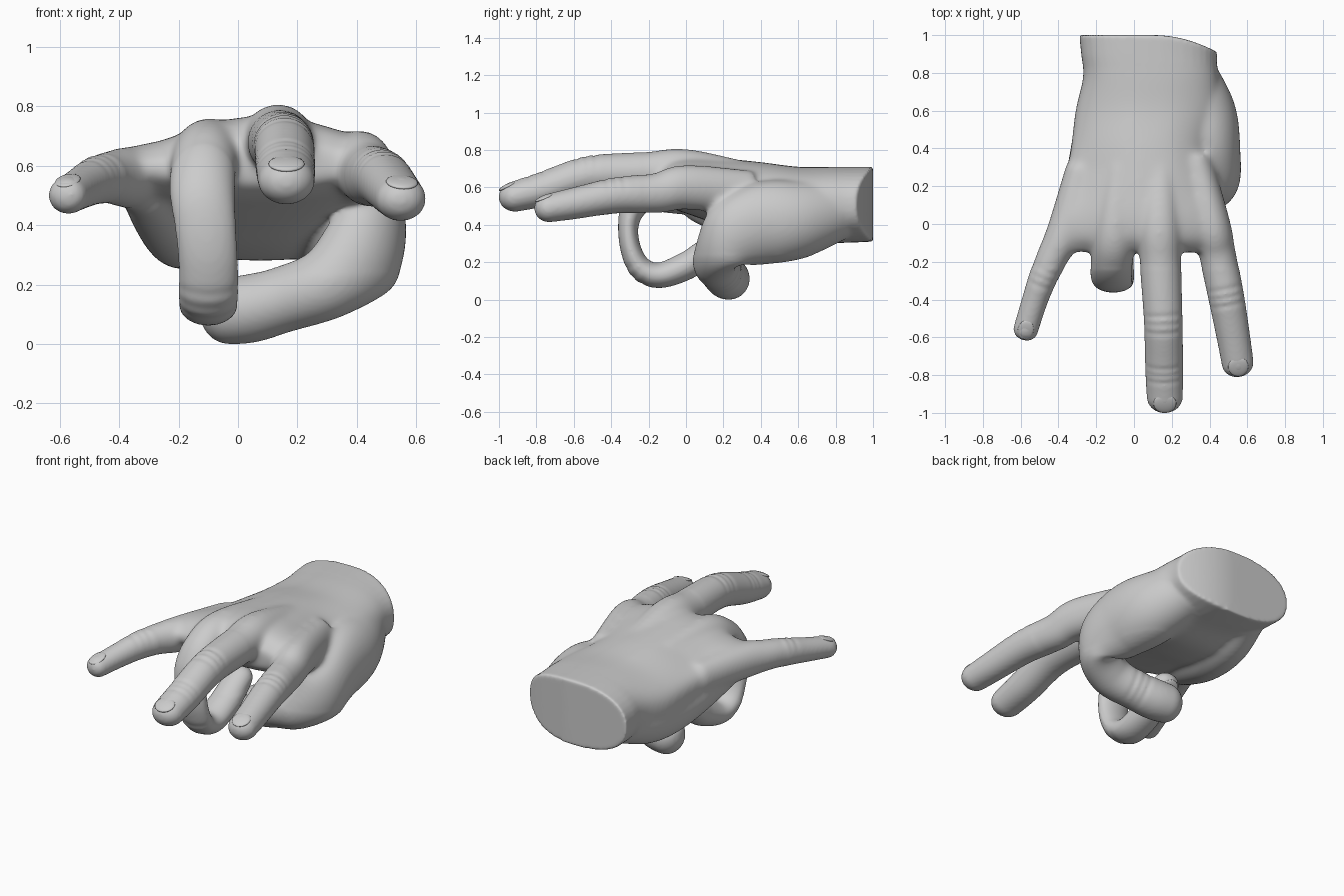
import bpy, bmesh, math
from mathutils import Vector, Matrix

if "Cube" in bpy.data.objects:
    bpy.data.objects.remove(bpy.data.objects["Cube"])

N = 40
body = bmesh.new()

def spline(pts, step=0.008):
    """Catmull-Rom through tuples of any length; also returns the sample index of each key."""
    P = [Vector(p) for p in pts]
    P = [P[0] * 2 - P[1]] + P + [P[-1] * 2 - P[-2]]
    out, keys = [], []
    for i in range(1, len(P) - 2):
        a, b, c, d = P[i - 1:i + 3]
        n = max(2, int((c - b).length / step))
        keys.append(len(out))
        for k in range(n):
            t = k / n
            out.append(0.5 * (2 * b + (c - a) * t + (2 * a - 5 * b + 4 * c - d) * t * t
                              + (3 * b - a - 3 * c + d) * t ** 3))
    keys.append(len(out))
    out.append(P[-2])
    return out, keys

def loft(rings):
    rows = [[body.verts.new(p) for p in r] for r in rings]
    for a, b in zip(rows, rows[1:]):
        for i in range(N):
            j = (i + 1) % N
            body.faces.new((a[i], a[j], b[j], b[i]))
    body.faces.new(rows[0])
    body.faces.new(rows[-1][::-1])

def tube(pts, side, joints=(), nail=None):
    """Digit: keys are x, y, z, half width, half height; rounded tip, dorsal creases at joints."""
    S, keys = spline(pts)
    C = [Vector(s[:3]) for s in S]
    L = [0.0]
    for a, b in zip(C, C[1:]):
        L.append(L[-1] + (b - a).length)
    rings, frames = [], []
    for i, s in enumerate(S):
        t = (C[min(i + 1, len(C) - 1)] - C[max(i - 1, 0)]).normalized()
        w = (Vector(side) - t * t.dot(Vector(side))).normalized()
        u = t.cross(w)
        R = 0.9 * S[-1][3]
        d = min(1, (L[-1] - L[i]) / R)
        k = max(0.04, (1 - (1 - d) ** 2) ** 0.5)
        crease = sum(math.exp(-((L[i] - L[keys[j]] - o) / 0.011) ** 2)
                     for j in joints for o in (-0.04, 0, 0.04))
        bulge = sum(math.exp(-((L[i] - L[keys[j]]) / 0.07) ** 2) for j in joints)
        ring = []
        for n in range(N):
            a = 2 * math.pi * n / N
            f = k * (1 + max(0, math.sin(a)) * (0.05 * bulge - 0.08 * crease))
            ring.append(C[i] + w * s[3] * f * math.cos(a) + u * s[4] * f * math.sin(a))
        rings.append(ring)
        frames.append((C[i], w, t, u, s[3], s[4]))
    loft(rings)
    if nail:
        i = next(i for i in range(len(L)) if L[i] > L[-1] - 0.085)
        c, w, t, u, rw, rh = frames[i]
        u = (u + t * 0.22).normalized()
        M = Matrix((w, u.cross(w), u)).transposed().to_4x4()
        M.translation = c + u * rh * 0.8
        bm = bmesh.new()
        bmesh.ops.create_uvsphere(bm, u_segments=24, v_segments=12, radius=1)
        bmesh.ops.transform(bm, verts=bm.verts,
                            matrix=M @ Matrix.Diagonal((rw * 0.64, 0.055, rh * 0.17, 1)))
        make(nail, bm)

def make(name, bm):
    bmesh.ops.recalc_face_normals(bm, faces=bm.faces)
    me = bpy.data.meshes.new(name)
    bm.to_mesh(me)
    bm.free()
    ob = bpy.data.objects.new(name, me)
    bpy.context.collection.objects.link(ob)
    for p in me.polygons:
        p.use_smooth = True
    return ob

# palm and wrist: y, left x, right x, bottom z, top z
palm = [(1.0, -.29, .44, .31, .71), (.9, -.28, .44, .305, .71), (.78, -.27, .45, .30, .71),
        (.6, -.31, .46, .28, .71), (.4, -.335, .40, .32, .735), (.2, -.37, .42, .39, .755),
        (.03, -.42, .47, .45, .765), (-.08, -.40, .46, .49, .745), (-.15, -.33, .40, .54, .68)]

def palm_ring(key, k=1):
    y, x0, x1, z0, z1 = key
    arch = min(1, max(0, (.8 - y) / .5))
    ring = []
    for n in range(N):
        a = 2 * math.pi * n / N
        c, s = math.cos(a), math.sin(a)
        x = (x0 + x1) / 2 + k * (x1 - x0) / 2 * math.copysign(abs(c) ** 0.85, c)
        z = (z0 + z1) / 2 + k * (z1 - z0) / 2 * math.copysign(abs(s) ** 0.85, s)
        z -= arch * max(0, s) * (0.07 * min(1, max(0, -x - .02) / .25) + 0.1 * max(0, x - .2))
        cut = 0.09 * max(0, (x - .1) / .34) ** 2 * max(0, (y - .75) / .25)
        ring.append(Vector((x, y - cut, z)))
    return ring

loft([palm_ring(palm[0], k / 10 + .01) for k in range(10)]
     + [palm_ring(key) for key in spline(palm, 0.02)[0]])

# fleshy heel of the palm on the little finger side
tube([(-.12, .85, .46, .12, .13), (-.17, .62, .40, .13, .145), (-.215, .4, .41, .12, .14),
      (-.28, .15, .48, .1, .11), (-.32, -.02, .54, .08, .08)], (1, 0, 0))

# fingers
tube([(.14, .35, .63, .09, .1), (.135, 0, .69, .115, .115), (.14, -.2, .68, .11, .11),
      (.155, -.52, .665, .102, .1), (.16, -.78, .585, .1, .09), (.165, -1.0, .53, .092, .075)],
     (1, 0, 0), (3, 4), "middle_nail")
tube([(.32, .35, .57, .09, .12), (.41, 0, .60, .1, .12), (.44, -.15, .57, .098, .108),
      (.487, -.38, .555, .095, .095), (.53, -.62, .51, .088, .083), (.56, -.81, .475, .082, .07)],
     (1, .2, 0), (3,), "index_nail")
tube([(-.28, .3, .55, .08, .1), (-.365, -.03, .56, .095, .105), (-.43, -.17, .56, .085, .09),
      (-.48, -.28, .55, .076, .08), (-.53, -.42, .525, .068, .07), (-.59, -.615, .49, .065, .06)],
     (1, -.3, 0), (3,), "little_nail")
tube([(-.07, .3, .62, .09, .11), (-.1, -.02, .645, .11, .115), (-.115, -.17, .6, .112, .105),
      (-.12, -.27, .51, .11, .075), (-.11, -.308, .4, .103, .055), (-.1, -.295, .27, .1, .055),
      (-.1, -.24, .165, .1, .063), (-.1, -.14, .13, .097, .068), (-.1, 0, .18, .092, .075),
      (-.1, .1, .25, .088, .072), (-.1, .22, .33, .08, .065)], (1, 0, 0), (6,), "ring_nail")

# thumb, swinging under the palm to meet the ring finger
tube([(.25, .86, .49, .15, .15), (.35, .6, .43, .21, .185), (.40, .4, .405, .22, .165),
      (.43, .22, .325, .175, .125), (.31, .155, .21, .125, .118), (.15, .185, .15, .112, .112),
      (.02, .22, .116, .115, .115), (-.13, .25, .11, .105, .1)], (0, 0, 1), (5,))
# web of flesh between thumb and index finger
tube([(.2, .62, .55, .14, .14), (.3, .42, .52, .12, .13), (.37, .26, .5, .09, .1),
      (.4, .12, .52, .07, .08)], (1, 0, 0))

# fuse everything into one skin, then soften it, most of all on the back of the hand
hand = make("hand", body)
mod = hand.modifiers.new("fuse", 'REMESH')
mod.mode = 'VOXEL'
mod.voxel_size = 0.0095
dg = bpy.context.evaluated_depsgraph_get()
fused = bpy.data.meshes.new_from_object(hand.evaluated_get(dg))
hand.modifiers.clear()
hand.data = fused
bm = bmesh.new()
bm.from_mesh(fused)
web = [v for v in bm.verts if -.24 < v.co.y < .85 and v.co.z > .24
       and not (v.co.y < -.1 and v.co.z < .45)]
for verts, count in ((web, 24), (bm.verts[:], 4)):
    for i in range(count):
        bmesh.ops.smooth_vert(bm, verts=verts, factor=0.5,
                              use_axis_x=True, use_axis_y=True, use_axis_z=True)
low = min(v.co.z for v in bm.verts)
bm.to_mesh(fused)
bm.free()
for p in fused.polygons:
    p.use_smooth = True
for ob in bpy.context.collection.objects:
    ob.data.transform(Matrix.Translation((0, 0, -low)))
bpy.ops.object.select_all(action='DESELECT')
hand.select_set(True)
bpy.context.view_layer.objects.active = hand
bpy.ops.object.shade_smooth_by_angle(angle=math.radians(50))
